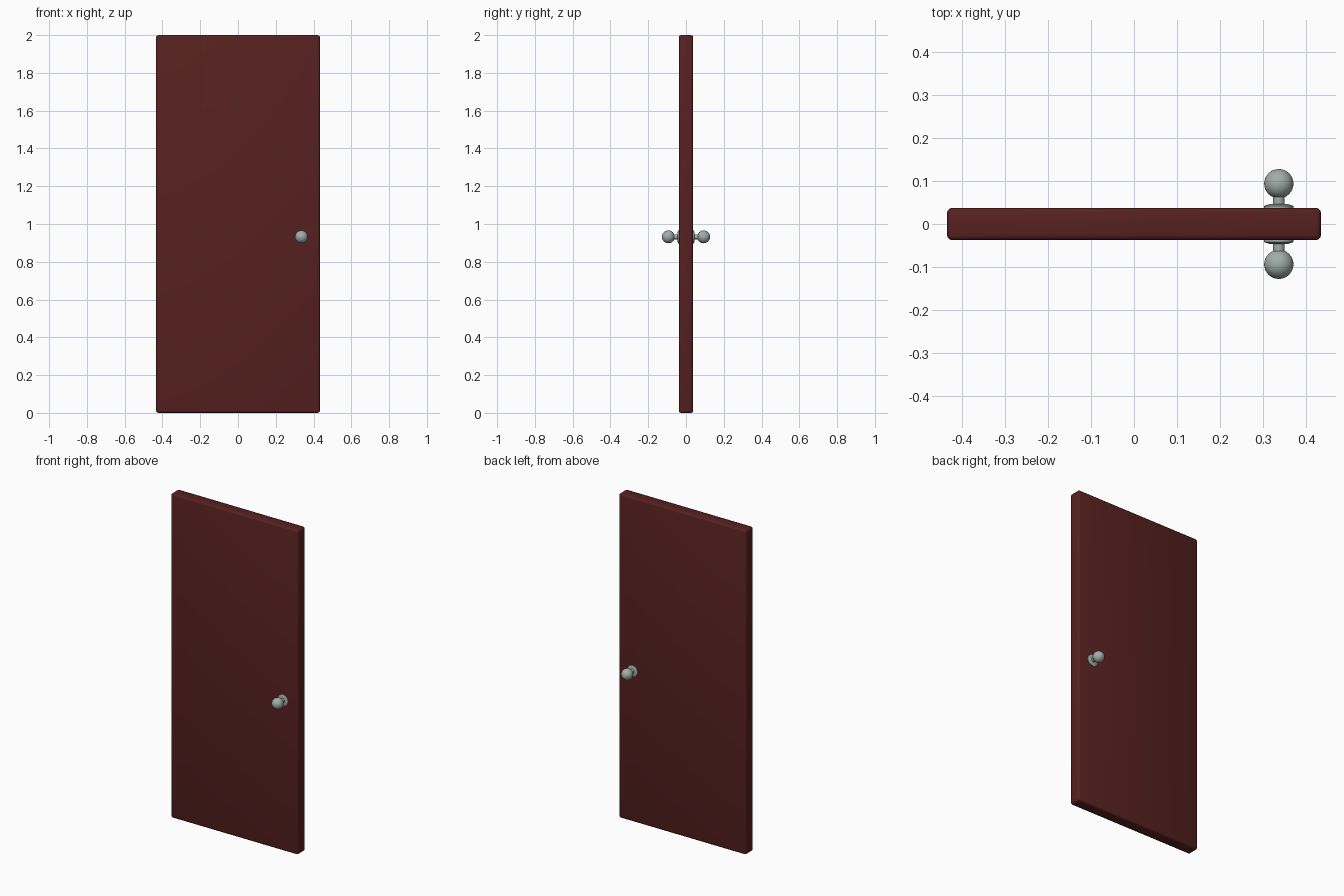
import bpy, bmesh, math
from mathutils import Matrix

if "Cube" in bpy.data.objects:
    bpy.data.objects.remove(bpy.data.objects["Cube"])


def material(name, color):
    m = bpy.data.materials.new(name)
    m.diffuse_color = color
    m.use_nodes = True
    m.node_tree.nodes["Principled BSDF"].inputs["Base Color"].default_value = m.diffuse_color
    return m


wood = material("dark_red_paint", (0.095, 0.015, 0.014, 1))
metal = material("brushed_metal", (0.36, 0.42, 0.40, 1))


def finish(name, bm, mat):
    bmesh.ops.recalc_face_normals(bm, faces=bm.faces)
    me = bpy.data.meshes.new(name)
    bm.to_mesh(me)
    bm.free()
    me.materials.append(mat)
    ob = bpy.data.objects.new(name, me)
    bpy.context.collection.objects.link(ob)
    bpy.context.view_layer.objects.active = ob
    ob.select_set(True)
    bpy.ops.object.shade_smooth_by_angle(angle=math.radians(35))
    ob.select_set(False)
    return ob


def lathe(name, profile, side):
    """Spin (radius, distance) points around the handle axis."""
    bm = bmesh.new()
    vs = [bm.verts.new((r, side * d, 0)) for r, d in profile]
    es = [bm.edges.new(p) for p in zip(vs, vs[1:])]
    bmesh.ops.spin(bm, geom=vs + es, cent=(0, 0, 0), axis=(0, 1, 0),
                   angle=math.tau, steps=32)
    bmesh.ops.remove_doubles(bm, verts=bm.verts, dist=1e-5)
    ob = finish(name, bm, metal)
    ob.location = (0.336, 0, 0.932)


# Door slab with softened edges
bm = bmesh.new()
bmesh.ops.create_cube(bm, size=1, matrix=Matrix.Translation((0, 0, 1))
                      @ Matrix.Diagonal((0.868, 0.075, 2.0, 1)))
bmesh.ops.bevel(bm, geom=bm.edges[:], offset=0.012, segments=3,
                profile=0.5, affect='EDGES')
finish("door_slab", bm, wood)

# Matching handles on both faces
for label, side in (("front", -1), ("back", 1)):
    lathe(label + "_rose", [(0, 0.034), (0.034, 0.034), (0.034, 0.042),
                            (0.022, 0.046), (0, 0.046)], side)
    lathe(label + "_stem", [(0, 0.042), (0.0135, 0.042),
                            (0.0135, 0.070), (0, 0.070)], side)
    ball = [(0.034 * math.sin(math.pi * i / 16),
             0.0935 - 0.034 * math.cos(math.pi * i / 16)) for i in range(17)]
    lathe(label + "_knob", ball, side)
